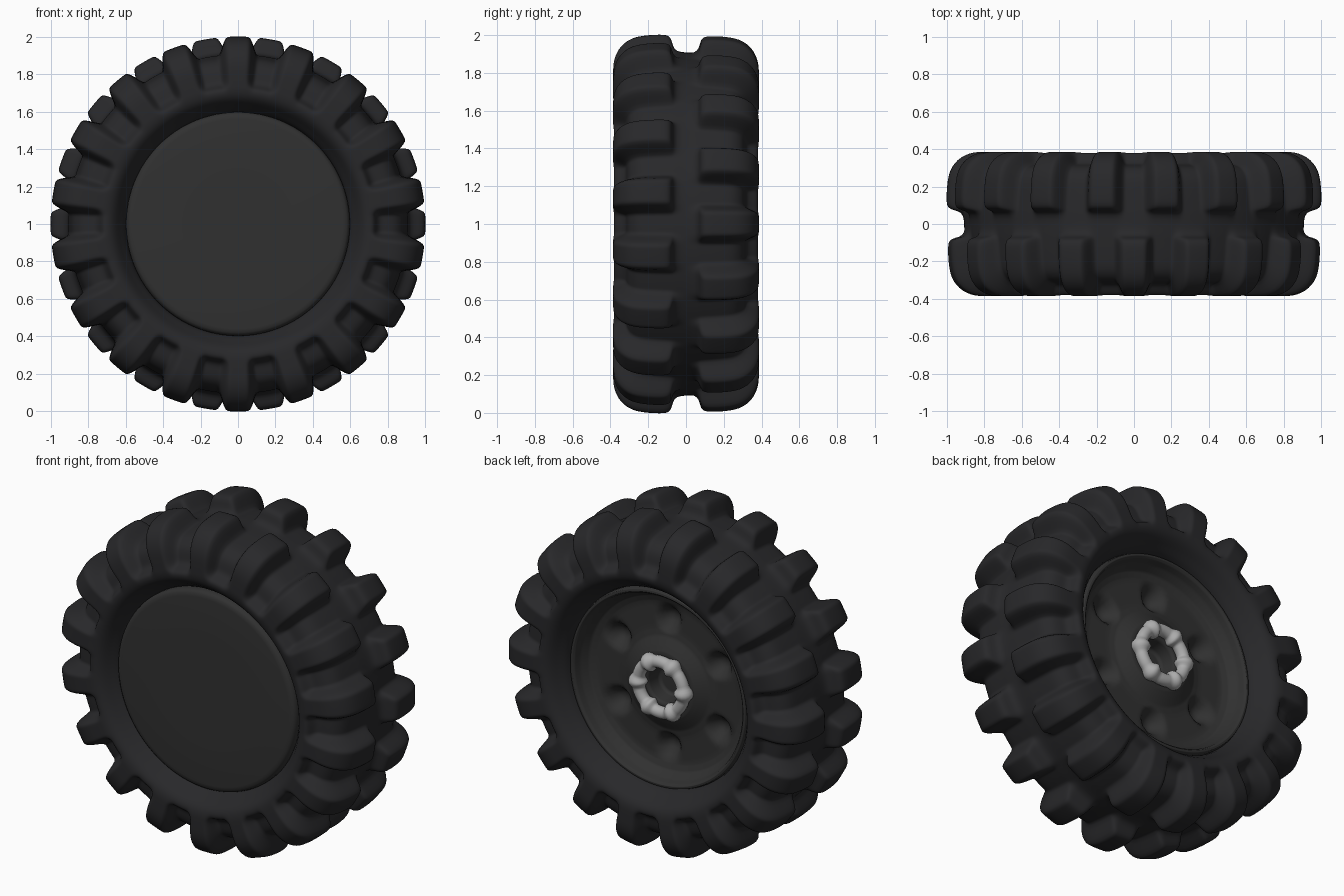
import bpy, bmesh
from math import sin, cos, pi, radians, hypot

if "Cube" in bpy.data.objects:
    bpy.data.objects.remove(bpy.data.objects["Cube"])


def material(name, rgb):
    m = bpy.data.materials.new(name)
    m.diffuse_color = (*rgb, 1)
    m.use_nodes = True
    m.node_tree.nodes["Principled BSDF"].inputs["Base Color"].default_value = m.diffuse_color
    return m


RUBBER = material("rubber", (0.021, 0.021, 0.023))
PLASTIC = material("dark_plastic", (0.03, 0.03, 0.03))
GREY = material("light_grey", (0.42, 0.42, 0.42))


def smoothstep(t):
    t = max(0.0, min(1.0, t))
    return t * t * (3 - 2 * t)


def revolve(name, n, count, point, mat, closed=False, subdiv=0):
    """Sweep around the y axle; point(i, angle) gives (radius, y)."""
    bm = bmesh.new()
    rings = []
    for j in range(n):
        a = 2 * pi * j / n
        ring = []
        for i in range(count):
            r, y = point(i, a)
            ring.append(bm.verts.new((r * cos(a), y, r * sin(a))))
        rings.append(ring)
    for j in range(n):
        p, q = rings[j], rings[(j + 1) % n]
        for i in range(count if closed else count - 1):
            k = (i + 1) % count
            bm.faces.new((p[i], p[k], q[k], q[i]))
    bmesh.ops.remove_doubles(bm, verts=bm.verts, dist=1e-5)
    bmesh.ops.recalc_face_normals(bm, faces=bm.faces)
    for f in bm.faces:
        f.smooth = True
    me = bpy.data.meshes.new(name)
    bm.to_mesh(me)
    bm.free()
    ob = bpy.data.objects.new(name, me)
    bpy.context.collection.objects.link(ob)
    ob.location.z = 1
    me.materials.append(mat)
    if subdiv:
        ob.modifiers.new("smooth", 'SUBSURF').levels = subdiv
        ob.modifiers["smooth"].render_levels = subdiv
    return ob


# Tyre: blend between a lug section and a gap section, (radius, half width)
BEAD = [(.585, .20), (.60, .28), (.625, .305), (.65, .35), (.68, .377)]
LUG = BEAD + [(.715, .385), (.735, .386), (.755, .386), (.78, .386), (.81, .386),
              (.855, .384), (.90, .371), (.942, .345), (.973, .308), (.992, .262),
              (1.0, .20), (1.003, .14), (1.001, .10), (.985, .078), (.94, .07),
              (.912, .05), (.908, .0)]
GAP = BEAD + [(.710, .383), (.728, .375), (.742, .34), (.76, .32), (.785, .315),
              (.81, .31), (.84, .30), (.862, .28), (.88, .255), (.89, .22),
              (.895, .18), (.90, .14), (.903, .10), (.905, .078), (.906, .065),
              (.907, .045), (.908, .0)]
LUGS = 18
PITCH = 2 * pi / LUGS
N = len(LUG)


def tyre_point(i, a):
    front = i < N
    k = i if front else 2 * N - 2 - i
    # front lugs sit at the top, back lugs are offset by half a pitch
    a = a - pi / 2 if front else a
    d = abs((a + PITCH / 2) % PITCH - PITCH / 2)
    w = 1 - smoothstep((d - .068) / .042)
    (r0, y0), (r1, y1) = GAP[k], LUG[k]
    y = y0 + (y1 - y0) * w
    return r0 + (r1 - r0) * w, -y if front else y


revolve("tyre", LUGS * 16, 2 * N - 1, tyre_point, RUBBER, subdiv=1)

# Front cover: plain disc with a rounded rim
COVER = [(0, -.31), (.3, -.31), (.56, -.31), (.58, -.307), (.592, -.297), (.598, -.28),
         (.60, -.2)]
revolve("front_cover", 96, len(COVER), lambda i, a: COVER[i], PLASTIC)

# Back dish: turned profile with six round dimples
DISH = [(0, .12), (.09, .12), (.105, .215), (.20, .215), (.23, .20), (.28, .172),
        (.32, .165), (.48, .165), (.52, .18), (.55, .225), (.562, .262), (.572, .272),
        (.585, .27), (.592, .25), (.592, .18)]
STEPS = 5


def dish_point(i, a):
    k = min(i // STEPS, len(DISH) - 2)
    t = (i - k * STEPS) / STEPS
    (r0, y0), (r1, y1) = DISH[k], DISH[k + 1]
    r, y = r0 + (r1 - r0) * t, y0 + (y1 - y0) * t
    # distance to the nearest dimple, one every 60 degrees starting at 30
    b = a % radians(60) - radians(30)
    d = hypot(r * cos(b) - .385, r * sin(b))
    return r, y - .07 * (1 - smoothstep((d - .02) / .075))


revolve("back_dish", 144, (len(DISH) - 1) * STEPS + 1, dish_point, PLASTIC)


# Axle collar: ring with six bulges
def collar_point(i, a):
    p = 2 * pi * i / 16
    m = .036 + .019 * max(0, cos(6 * a)) ** 1.5
    return .152 + m * cos(p), .24 + m * sin(p)


revolve("axle_collar", 96, 16, collar_point, GREY, closed=True)
